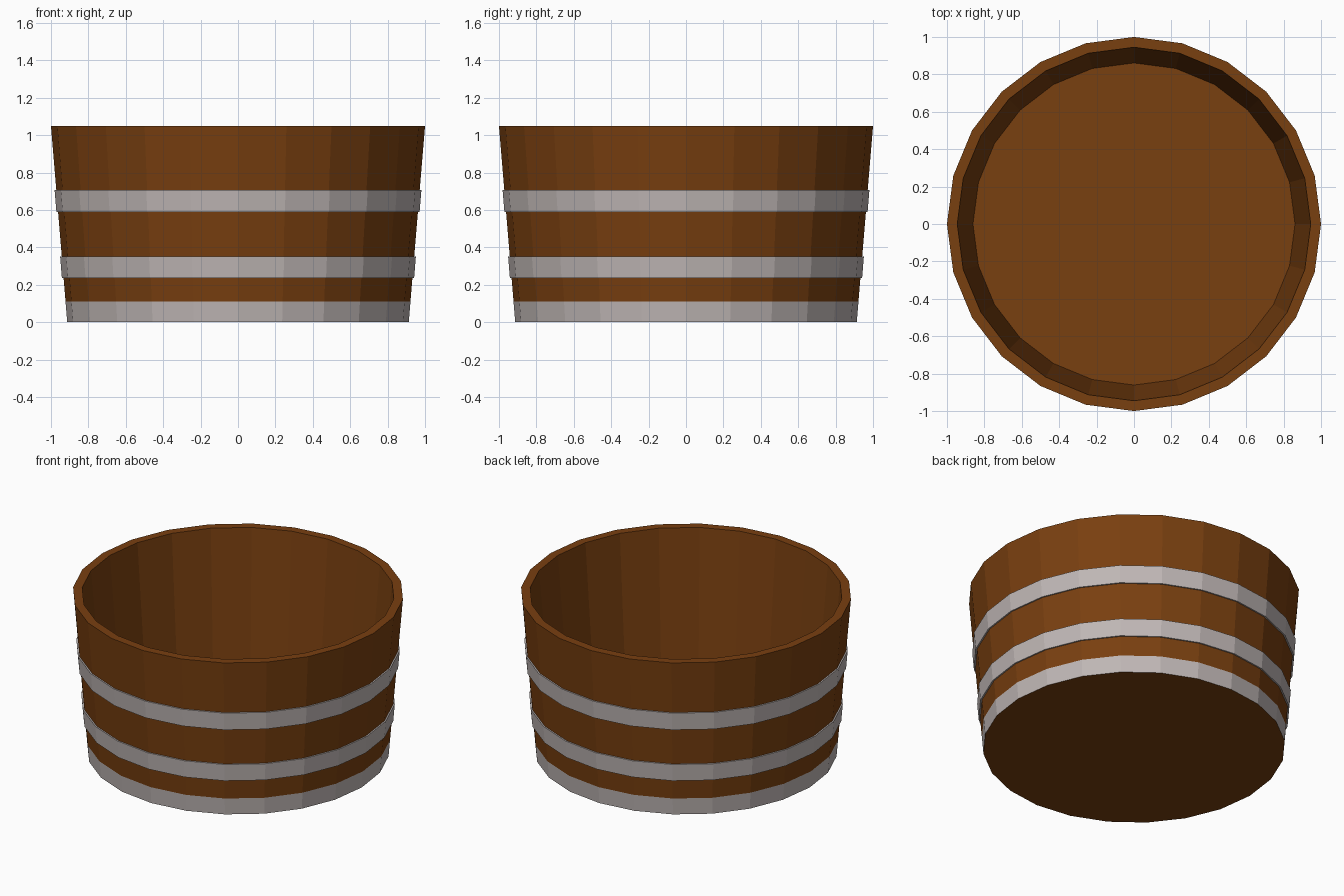
import bpy, bmesh
from math import cos, sin, tau

if "Cube" in bpy.data.objects:
    bpy.data.objects.remove(bpy.data.objects["Cube"])

SIDES = 24
HEIGHT = 1.05
R_BOTTOM, R_TOP = 0.913, 1.0


def material(name, colour):
    m = bpy.data.materials.new(name)
    m.diffuse_color = (*colour, 1)
    m.use_nodes = True
    m.node_tree.nodes["Principled BSDF"].inputs["Base Color"].default_value = m.diffuse_color
    return m


wood = material("wood", (0.19, 0.05, 0.005))
metal = material("metal", (0.52, 0.47, 0.46))


def wall_radius(z):
    return R_BOTTOM + (R_TOP - R_BOTTOM) * z / HEIGHT


def lathe(name, profile, mats, closed=False, metal_segment=None):
    """Spin an (r, z) profile; open profiles are capped at both ends."""
    bm = bmesh.new()
    rings = [[bm.verts.new((r * cos(tau * i / SIDES), r * sin(tau * i / SIDES), z))
              for i in range(SIDES)] for r, z in profile]
    n = len(rings)
    for k in range(n if closed else n - 1):
        a, b = rings[k], rings[(k + 1) % n]
        for i in range(SIDES):
            j = (i + 1) % SIDES
            f = bm.faces.new((a[i], a[j], b[j], b[i]))
            f.material_index = 1 if k == metal_segment else 0
    if not closed:
        bm.faces.new(rings[0][::-1])
        bm.faces.new(rings[-1])
    bmesh.ops.recalc_face_normals(bm, faces=bm.faces[:])
    mesh = bpy.data.meshes.new(name)
    bm.to_mesh(mesh)
    bm.free()
    for m in mats:
        mesh.materials.append(m)
    obj = bpy.data.objects.new(name, mesh)
    bpy.context.collection.objects.link(obj)
    return obj


# Hollow tapered tub, with the flush metal band at its foot
lathe("tub_body",
      [(R_BOTTOM, 0), (wall_radius(0.11), 0.11), (R_TOP, HEIGHT),
       (0.945, HEIGHT), (0.861, 0.045)],
      [wood, metal], metal_segment=0)

# Raised hoops around the wall
PROUD = 0.009
for name, z0, z1 in (("lower_hoop", 0.237, 0.35), ("upper_hoop", 0.59, 0.706)):
    r0, r1 = wall_radius(z0), wall_radius(z1)
    lathe(name, [(r0 - 0.01, z0), (r0 + PROUD, z0), (r1 + PROUD, z1), (r1 - 0.01, z1)],
          [metal], closed=True)
